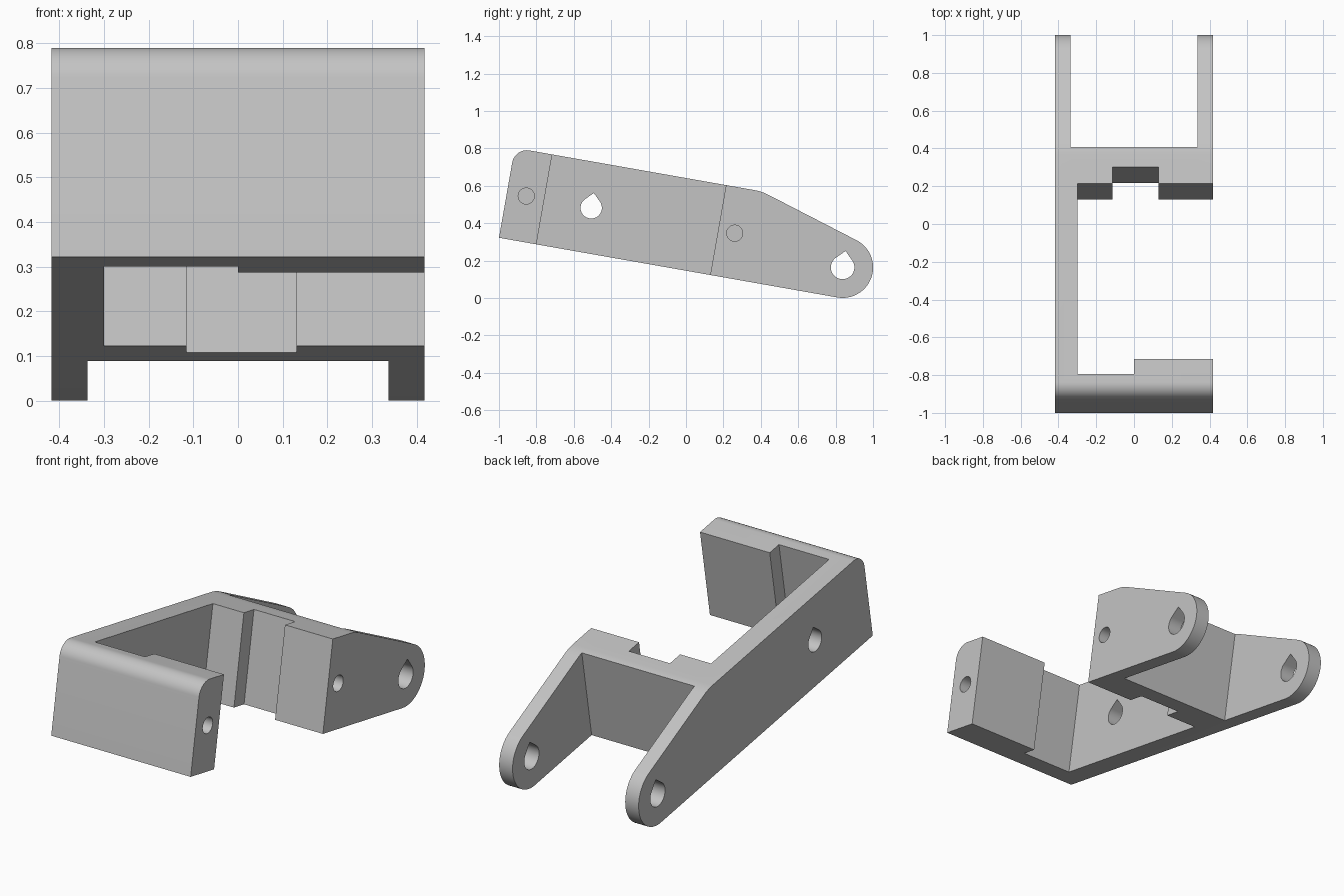
import bpy, bmesh
from math import sin, cos, pi, radians
from mathutils import Matrix, Vector

if "Cube" in bpy.data.objects:
    bpy.data.objects.remove(bpy.data.objects["Cube"])

TILT = radians(-10)      # the bracket leans down towards the back
HALF = 0.417             # half of the width
HEIGHT = 0.488           # height of the walls
END_U, END_R = 1.837, 0.163   # centre and radius of the rounded arm ends

grey = bpy.data.materials.new("light grey plastic")
grey.use_nodes = True
grey.diffuse_color = (0.55, 0.55, 0.55, 1)
grey.node_tree.nodes["Principled BSDF"].inputs["Base Color"].default_value = grey.diffuse_color


def arc(cu, cv, r, start, end, steps):
    """Points on an arc, angles in degrees."""
    angles = [radians(start + (end - start) * i / steps) for i in range(steps + 1)]
    return [(cu + r * cos(a), cv + r * sin(a)) for a in angles]


def prism(name, points, offset):
    """Closed solid swept from a flat outline of 3D points along an offset."""
    bm = bmesh.new()
    face = bm.faces.new([bm.verts.new(p) for p in points])
    swept = bmesh.ops.extrude_face_region(bm, geom=[face])
    bmesh.ops.translate(bm, vec=Vector(offset),
                        verts=[g for g in swept["geom"] if isinstance(g, bmesh.types.BMVert)])
    bmesh.ops.recalc_face_normals(bm, faces=bm.faces)
    mesh = bpy.data.meshes.new(name)
    bm.to_mesh(mesh)
    bm.free()
    mesh.materials.append(grey)
    obj = bpy.data.objects.new(name, mesh)
    bpy.context.collection.objects.link(obj)
    return obj


def side_prism(name, outline, x0, x1):
    return prism(name, [(x0, u, v) for u, v in outline], (x1 - x0, 0, 0))


def teardrop(u, v, r):
    """Round hole with a pointed roof."""
    return arc(u, v, r, 135, 405, 36) + [(u, v + r * 2 ** 0.5)]


# Side outline: rounded front top, soft bend, tapered arm with round end
bend = [Vector(p) for p in ((1.30, HEIGHT), (1.341, HEIGHT), (1.381, 0.4755))]
soft_bend = []
for i in range(9):
    t = i / 8
    p = bend[0] * (1 - t) ** 2 + bend[1] * 2 * t * (1 - t) + bend[2] * t * t
    soft_bend.append((p.x, p.y))
side = ([(0, 0)] + arc(0.08, HEIGHT - 0.08, 0.08, 180, 90, 14) + soft_bend
        + arc(END_U, END_R, END_R, 72.6, -90, 32))
bracket = side_prism("bracket", side, -HALF, HALF)

# Plan outline: stepped front wall, side rail, notched crossbar, two arms
plan = [(-HALF, -0.1), (HALF, -0.1), (HALF, 0.203), (0, 0.203), (0, 0.123),
        (-0.3, 0.123), (-0.3, 1.147), (-0.115, 1.147), (-0.115, 1.235),
        (0.131, 1.235), (0.131, 1.147), (HALF, 1.147), (HALF, 2.1),
        (0.337, 2.1), (0.337, 1.345), (-0.337, 1.345), (-0.337, 2.1), (-HALF, 2.1)]
wide = [(x * 1.2 if abs(x) == HALF else x, u) for x, u in plan]
plan_body = prism("plan_cutter", [(x, u, -0.2) for x, u in wide], (0, 0, 1))

# Holes: pivot through both arms, one in the rail, blind screw holes in the ends
cutters = [
    (plan_body, "INTERSECT"),
    (side_prism("pivot_cutter", teardrop(END_U, END_R, 0.063), -1, 1), "DIFFERENCE"),
    (side_prism("rail_hole_cutter", teardrop(0.458, 0.243, 0.057), -1, -0.2), "DIFFERENCE"),
    (side_prism("front_screw_cutter", arc(0.105, 0.245, 0.043, 0, 350, 35), 0.2, 1), "DIFFERENCE"),
    (side_prism("rear_screw_cutter", arc(1.237, 0.243, 0.043, 0, 350, 35), 0.2, 1), "DIFFERENCE"),
]
for cutter, operation in cutters:
    cutter.hide_render = True
    mod = bracket.modifiers.new(cutter.name, "BOOLEAN")
    mod.object, mod.operation, mod.solver = cutter, operation, "EXACT"

# Bake the cuts and drop the helpers
bpy.context.view_layer.update()
baked = bpy.data.meshes.new_from_object(
    bracket.evaluated_get(bpy.context.evaluated_depsgraph_get()))
bracket.modifiers.clear()
bracket.data = baked
for cutter, _ in cutters:
    bpy.data.objects.remove(cutter)

# Tilt into place
baked.transform(Matrix.Translation((0, -1, 0.322)) @ Matrix.Rotation(TILT, 4, "X"))

bpy.ops.object.select_all(action="DESELECT")
bracket.select_set(True)
bpy.context.view_layer.objects.active = bracket
bpy.ops.object.shade_smooth_by_angle(angle=radians(25))
